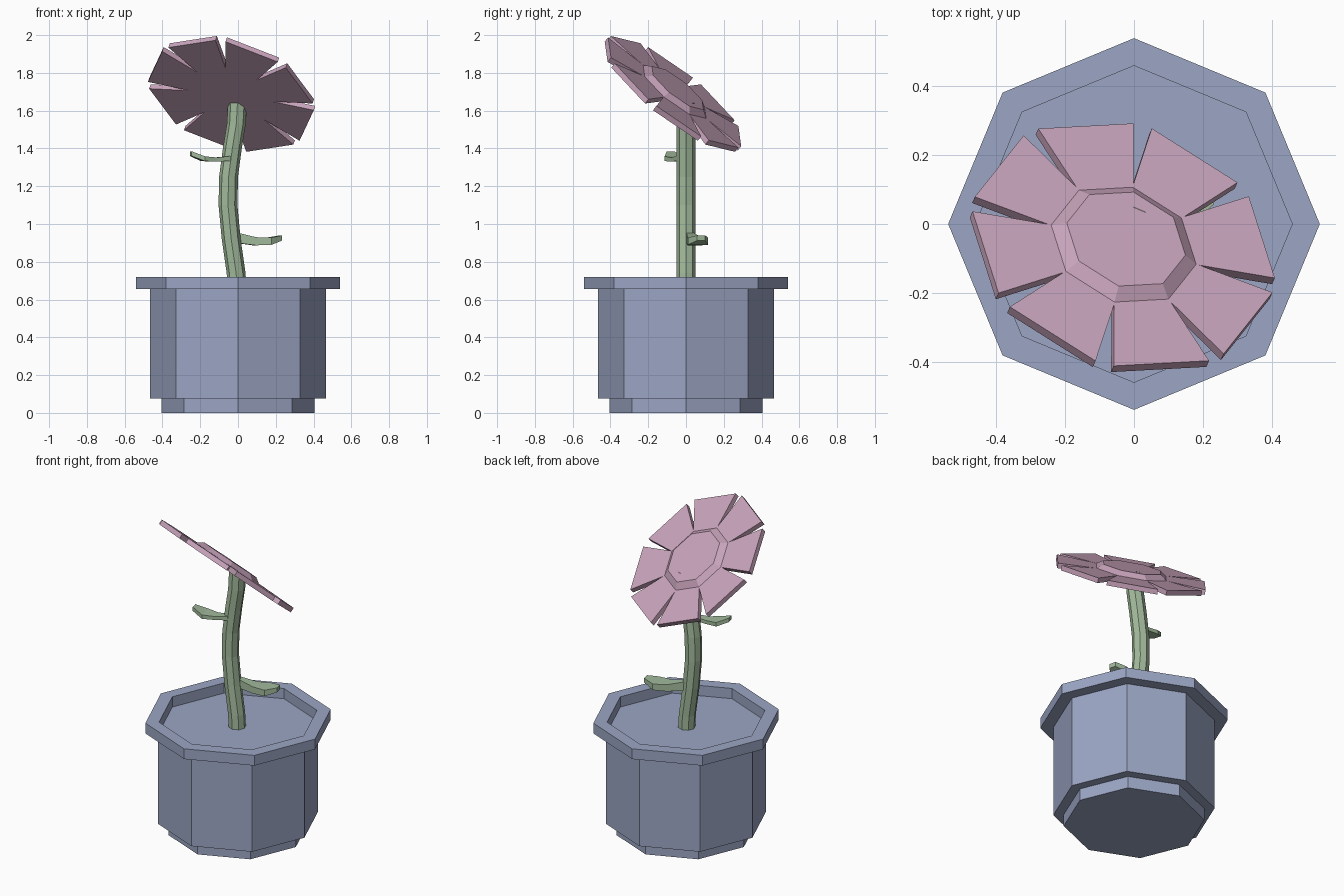
import bpy, bmesh
from math import sin, cos, pi, radians
from mathutils import Vector, Matrix

if "Cube" in bpy.data.objects:
    bpy.data.objects.remove(bpy.data.objects["Cube"])


def material(name, rgb):
    m = bpy.data.materials.new(name)
    m.diffuse_color = (*rgb, 1)
    m.use_nodes = True
    m.node_tree.nodes["Principled BSDF"].inputs["Base Color"].default_value = m.diffuse_color
    return m


BLUE = material("blue", (0.33, 0.38, 0.55))
GREEN = material("green", (0.36, 0.49, 0.33))
PINK = material("pink", (0.58, 0.37, 0.50))


def finish(bm, name, mat):
    bmesh.ops.recalc_face_normals(bm, faces=bm.faces)
    me = bpy.data.meshes.new(name)
    bm.to_mesh(me)
    bm.free()
    me.materials.append(mat)
    ob = bpy.data.objects.new(name, me)
    bpy.context.collection.objects.link(ob)
    return ob


def loft(name, rings, mat):
    """Skin a list of equal-length point rings and cap both ends."""
    bm = bmesh.new()
    vr = [[bm.verts.new(p) for p in r] for r in rings]
    n = len(vr[0])
    for a, b in zip(vr, vr[1:]):
        for i in range(n):
            j = (i + 1) % n
            bm.faces.new((a[i], a[j], b[j], b[i]))
    bm.faces.new(vr[0][::-1])
    bm.faces.new(vr[-1])
    return finish(bm, name, mat)


def octagon(r, z, x=0, phase=0):
    return [(x + r * cos(phase + k * pi / 4), r * sin(phase + k * pi / 4), z)
            for k in range(8)]


# Octagonal pot with foot, overhanging rim and recessed soil
pot = [(.405, 0), (.405, .075), (.465, .075), (.465, .655),
       (.54, .655), (.54, .72), (.46, .72), (.46, .655)]
loft("pot", [octagon(r, z) for r, z in pot], BLUE)

# Curved eight-sided stem
path = [(-.005, .65), (-.01, .74), (-.036, .92), (-.053, 1.1),
        (-.05, 1.25), (-.03, 1.4), (-.009, 1.53), (-.003, 1.64)]
loft("stem", [octagon(.05, z, x) for x, z in path], GREEN)


# Leaves: stations of (distance, half width, bottom z, top z)
def leaf(name, origin, angle, stations):
    d = Vector((cos(angle), sin(angle), 0))
    side = Vector((-d.y, d.x, 0))
    rings = []
    for s, w, lo, hi in stations:
        c = Vector((*origin, 0)) + d * s
        rings.append([c + side * a + Vector((0, 0, z))
                      for a, z in ((-w, lo), (w, lo), (w, hi), (-w, hi))])
    loft(name, rings, GREEN)


leaf("lower_leaf", (-.01, .02), radians(14),
     [(0, .018, .90, .955), (.10, .038, .887, .93),
      (.18, .055, .89, .928), (.245, .022, .912, .94)])
leaf("upper_leaf", (-.04, -.03), radians(194),
     [(0, .018, 1.335, 1.36), (.08, .03, 1.33, 1.352),
      (.15, .048, 1.333, 1.358), (.217, .02, 1.36, 1.385)])

# Flower frame: tilted toward the back
n = Vector((.345, .79, 1)).normalized()
e1 = Vector((n.y, -n.x, 0)).normalized()
e2 = n.cross(e1)
frame = Matrix((e1, e2, n)).transposed().to_4x4()
frame.translation = (-.03, -.06, 1.70)

# Eight petals separated by V notches
outline = []
for k in range(8):
    a = radians(-11.4 + 45 * k)
    for r, da in ((.456, -19), (.456, 19), (.23, 22.5)):
        t = a + radians(da)
        outline.append((r * cos(t), r * sin(t)))
petals = loft("petals", [[(x, y, z) for x, y in outline] for z in (-.03, 0)], PINK)
petals.matrix_world = frame

# Raised bevelled flower centre
ph = radians(11.1)
centre = loft("flower_centre", [octagon(.222, -.01, 0, ph), octagon(.22, 0, 0, ph),
                                octagon(.18, .027, 0, ph)], PINK)
centre.matrix_world = frame
